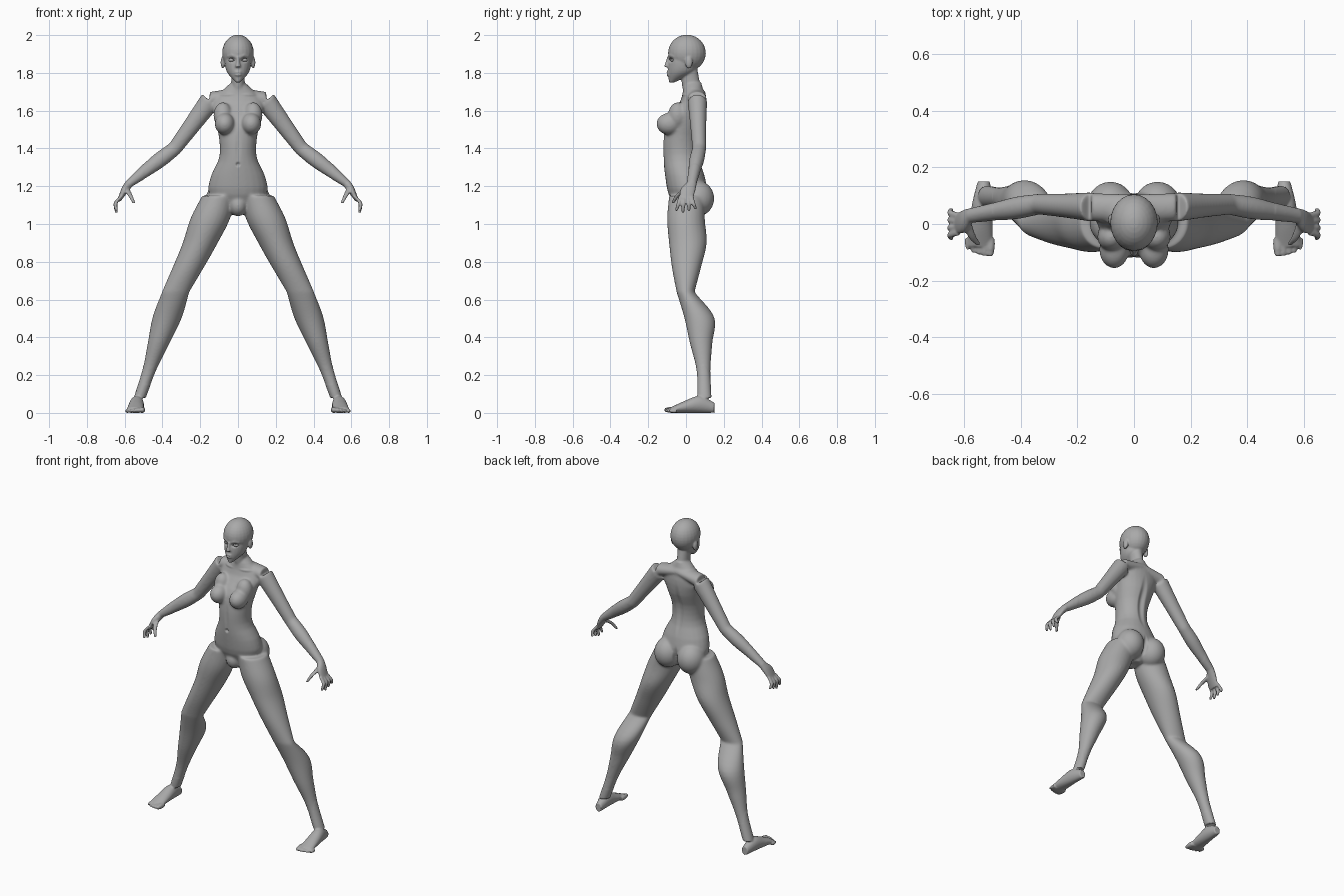
import bpy, bmesh, math
from mathutils import Vector

if "Cube" in bpy.data.objects:
    bpy.data.objects.remove(bpy.data.objects["Cube"])

X, Y, Z = Vector((1, 0, 0)), Vector((0, 1, 0)), Vector((0, 0, 1))
ACROSS_ARM = (X + Z).normalized()
SIDES = {"left": 1, "right": -1}

clay = bpy.data.materials.new("clay grey")
clay.use_nodes = True
grey = (.4, .4, .4, 1)
clay.diffuse_color = grey
clay.node_tree.nodes["Principled BSDF"].inputs["Base Color"].default_value = grey


def sample(values, t):
    """Smooth curve through evenly spaced values, for t from start to end."""
    padded = [2 * values[0] - values[1], *values, 2 * values[-1] - values[-2]]
    place = t * (len(values) - 1)
    i = min(int(place), len(values) - 2)
    f = place - i
    a, b, c, d = padded[i:i + 4]
    return b + (c - a + (2 * a - 5 * b + 4 * c - d + (3 * (b - c) + d - a) * f) * f) * (f / 2)


def loft(bm, path, width, front=None, back=None, u=X, v=Y, side=1, segments=24, steps=20):
    """Skin oval sections along a path: half width along u, front and back reach along v."""
    front = front or width
    back = back or front
    path = [Vector(p) for p in path]
    loops = []
    for step in range(steps + 1):
        t = step / steps
        near, far = -sample(front, t), sample(back, t)
        centre = sample(path, t) + v * ((near + far) / 2)
        loop = []
        for k in range(segments):
            angle = math.tau * k / segments
            p = centre + u * (sample(width, t) * math.cos(angle))
            p += v * ((far - near) / 2 * math.sin(angle))
            loop.append(bm.verts.new((p.x * side, p.y, p.z)))
        loops.append(loop)
    for lower, upper in zip(loops, loops[1:]):
        for k in range(segments):
            n = (k + 1) % segments
            bm.faces.new((lower[k], lower[n], upper[n], upper[k]))
    bm.faces.new(loops[0])
    bm.faces.new(loops[-1])


def ball(bm, centre, radii, side=1):
    made = bmesh.ops.create_uvsphere(bm, u_segments=24, v_segments=16, radius=1)
    for vert in made["verts"]:
        x, y, z = (c + r * q for c, r, q in zip(centre, radii, vert.co))
        vert.co = (x * side, y, z)


def finish(name, bm):
    bmesh.ops.recalc_face_normals(bm, faces=bm.faces)
    mesh = bpy.data.meshes.new(name)
    bm.to_mesh(mesh)
    bm.free()
    mesh.materials.append(clay)
    mesh.shade_smooth()
    ob = bpy.data.objects.new(name, mesh)
    bpy.context.collection.objects.link(ob)
    return ob


body = bmesh.new()

# Torso, from pelvis to base of neck
loft(body, [(0, 0, 1.05), (0, 0, 1.75)],
     width=[.03, .15, .145, .1, .1, .12, .135, .035],
     front=[.03, .09, .11, .12, .12, .1, .03, .01],
     back=[.05, .11, .1, .07, .07, .1, .105, .08])
ball(body, (0, -.03, 1.1), (.05, .06, .06))

# Neck
loft(body, [(0, .04, 1.66), (0, .01, 1.84)], width=[.05, .036, .04], front=[.05, .046])

# Cranium and jaw
ball(body, (0, .005, 1.905), (.084, .1, .097))
loft(body, [(0, 0, 1.75), (0, 0, 1.9)], width=[.012, .056, .07, .07],
     front=[.09, .096, .094, .085], back=[-.06, .04, .06, .06])

# Nose and lips
loft(body, [(0, -.09, 1.885), (0, -.105, 1.83)], width=[.007, .009, .015], front=[.01, .012])
for lip in (1.803, 1.79):
    ball(body, (0, -.092, lip), (.02, .012, .007))

for side in SIDES.values():
    # Ear and brow ridge
    ball(body, (.08, .015, 1.855), (.012, .02, .032), side)
    loft(body, [(.012, -.09, 1.885), (.035, -.083, 1.893), (.058, -.063, 1.887)],
         width=[.006, .006], u=Y, v=Z, side=side)

    # Chest and seat
    ball(body, (.07, -.09, 1.53), (.053, .067, .058), side)
    ball(body, (.08, -.045, 1.575), (.05, .05, .07), side)
    ball(body, (.083, .06, 1.135), (.085, .09, .095), side)

    # Shoulder slope
    loft(body, [(0, .055, 1.69), (.15, .06, 1.66)], width=[.05, .05],
         front=[.03, .04], u=Y, v=Z, side=side)

    # Arm and palm
    shoulder, elbow, wrist = (.15, .06, 1.65), (.335, .07, 1.4), (.575, .03, 1.215)
    loft(body, [shoulder, elbow], width=[.052, .043, .037], front=[.056, .047, .039],
         u=Y, v=ACROSS_ARM, side=side)
    loft(body, [elbow, wrist], width=[.037, .04, .032, .026], front=[.039, .042, .034, .022],
         u=Y, v=ACROSS_ARM, side=side)
    loft(body, [wrist, (.6, .01, 1.18), (.63, 0, 1.125)], width=[.027, .04, .036],
         front=[.022, .02, .01], u=Y, v=ACROSS_ARM, side=side)

    # Fingers fan out from the palm, the second hangs lowest
    for i in range(4):
        fan = .02 * i - .03
        loft(body, [(.62, fan, 1.145), (.648, fan * 1.3, 1.11),
                    (.643, fan * 1.7, 1.06 + .01 * abs(i - 1))],
             width=[.011, .011, .008], u=Y, v=X, side=side)
    loft(body, [(.59, 0, 1.185), (.57, -.045, 1.15), (.55, -.07, 1.11)],
         width=[.018, .013, .008], u=Y, side=side, v=X)

    # Thigh and lower leg
    hip, knee, ankle = (.1, 0, 1.15), (.33, 0, .64), (.52, 0, .08)
    loft(body, [hip, (.2, 0, .9), knee], width=[.09, .105, .093, .083, .073],
         front=[.09, .1, .09, .075, .05], back=[.1, .1, .11, .08, .045], side=side)
    loft(body, [knee, (.42, 0, .37), ankle], width=[.073, .078, .058, .037, .032],
         front=[.05, .01, -.02, -.055, -.06], back=[.045, .15, .14, .13, .135], side=side)

    # Foot, flat below, from heel to ball
    loft(body, [(.53, .15, 0), (.545, -.08, 0)], width=[.022, .036, .042, .045],
         front=[0, 0], back=[.055, .09, .065, .03], v=Z, side=side)

    # Toes shrink and step back from the big one
    for i in range(5):
        x, r = .507 + .02 * i, .016 - .0015 * i
        loft(body, [(x, -.05, r), (x, .0015 * i * i - .114, r)],
             width=[r, r, r * .6], v=Z, side=side)

figure = finish("body", body)

# Fuse the masses into one skin
fuse = figure.modifiers.new("fuse", "REMESH")
fuse.mode = "VOXEL"
fuse.voxel_size = .005
soften = figure.modifiers.new("soften", "SMOOTH")
soften.iterations = 4
graph = bpy.context.evaluated_depsgraph_get()
fused = bpy.data.meshes.new_from_object(figure.evaluated_get(graph))
figure.modifiers.clear()
figure.data = fused

# Blend torso and limbs, leaving face, hands and feet crisp
skin = bmesh.new()
skin.from_mesh(fused)
blend = [v for v in skin.verts if .15 < v.co.z < 1.72 and abs(v.co.x) < .5]
for _ in range(14):
    bmesh.ops.smooth_vert(skin, verts=blend, factor=.5,
                          use_axis_x=True, use_axis_y=True, use_axis_z=True)
skin.normal_update()


def carve(centre, reach, depth):
    """Press a soft dent into the skin, or raise a bump when depth is negative."""
    for vert in skin.verts:
        d = sum(((p - c) / r) ** 2 for p, c, r in zip(vert.co, centre, reach))
        if d < 1:
            vert.co -= vert.normal * depth * (1 - d) ** 2


# Navel, stomach line, spine, seat cleft, mouth
carve((0, -.12, 1.315), (.015, .04, .015), .012)
carve((0, -.12, 1.4), (.02, .05, .1), .004)
carve((0, .08, 1.45), (.03, .09, .2), .012)
carve((0, .12, 1.13), (.02, .08, .09), .012)
carve((0, -.1, 1.797), (.02, .03, .004), .004)

# Eye sockets and collar bones
for side in SIDES.values():
    carve((.034 * side, -.085, 1.868), (.026, .04, .016), .011)
    carve((.07 * side, -.02, 1.685), (.06, .05, .012), -.005)

skin.to_mesh(fused)
skin.free()
fused.shade_smooth()

# Eyes and lids
for label, side in SIDES.items():
    eye = bmesh.new()
    ball(eye, (.034, -.07, 1.868), (.017, .014, .01), side)
    finish(label + "_eye", eye)
    lid = bmesh.new()
    loft(lid, [(.016, -.083, 1.865), (.035, -.083, 1.878), (.055, -.067, 1.869)],
         width=[.002, .004, .002], front=[.001, .002, .001], u=Y, v=Z, side=side)
    finish(label + "_upper_lid", lid)
